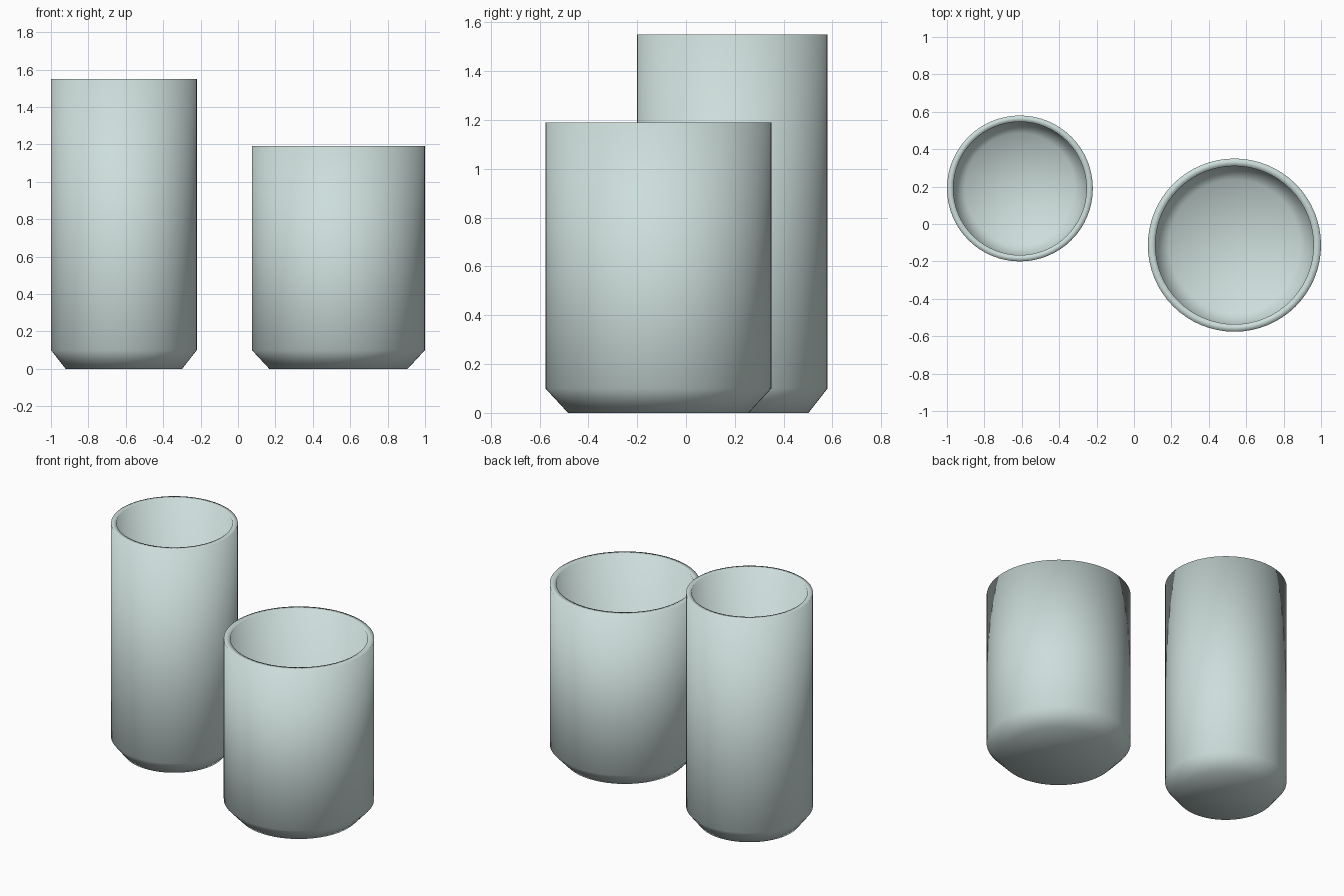
import bpy
import bmesh
from math import cos, sin, tau

cube = bpy.data.objects.get("Cube")
if cube:
    bpy.data.objects.remove(cube, do_unlink=True)

SEGMENTS = 64

glass = bpy.data.materials.new("pale_sea_glass")
glass.use_nodes = True
colour = (0.61, 0.73, 0.71, 1)
glass.diffuse_color = colour
glass.node_tree.nodes["Principled BSDF"].inputs["Base Color"].default_value = colour


def lathe(name, profile, location):
    """Revolve an (r, z) profile; zero radius makes a closing pole."""
    bm = bmesh.new()
    rings = []
    for r, z in profile:
        if r == 0:
            rings.append([bm.verts.new((0, 0, z))] * SEGMENTS)
        else:
            rings.append([bm.verts.new((r * cos(tau * i / SEGMENTS), r * sin(tau * i / SEGMENTS), z))
                          for i in range(SEGMENTS)])
    for low, high in zip(rings, rings[1:]):
        for i in range(SEGMENTS):
            j = (i + 1) % SEGMENTS
            corners = dict.fromkeys((low[i], low[j], high[j], high[i]))
            bm.faces.new(list(corners)).smooth = True
    bmesh.ops.recalc_face_normals(bm, faces=bm.faces)
    mesh = bpy.data.meshes.new(name)
    bm.to_mesh(mesh)
    bm.free()
    mesh.materials.append(glass)
    obj = bpy.data.objects.new(name, mesh)
    obj.location = location
    bpy.context.collection.objects.link(obj)
    return obj


def tumbler(name, x, y, radius, height):
    """Open cup with a chamfered foot, even walls and a flat rim."""
    foot = radius * 0.8
    wall = radius * 0.087
    chamfer = 0.1
    profile = [(0, 0), (foot, 0), (radius, chamfer), (radius, height),
               (radius - wall, height), (radius - wall, chamfer + wall / 2),
               (foot - wall / 2, wall), (0, wall)]
    return lathe(name, profile, (x, y, 0))


tumbler("tall_tumbler", -0.61, 0.19, 0.39, 1.55)
tumbler("short_tumbler", 0.537, -0.113, 0.463, 1.19)
